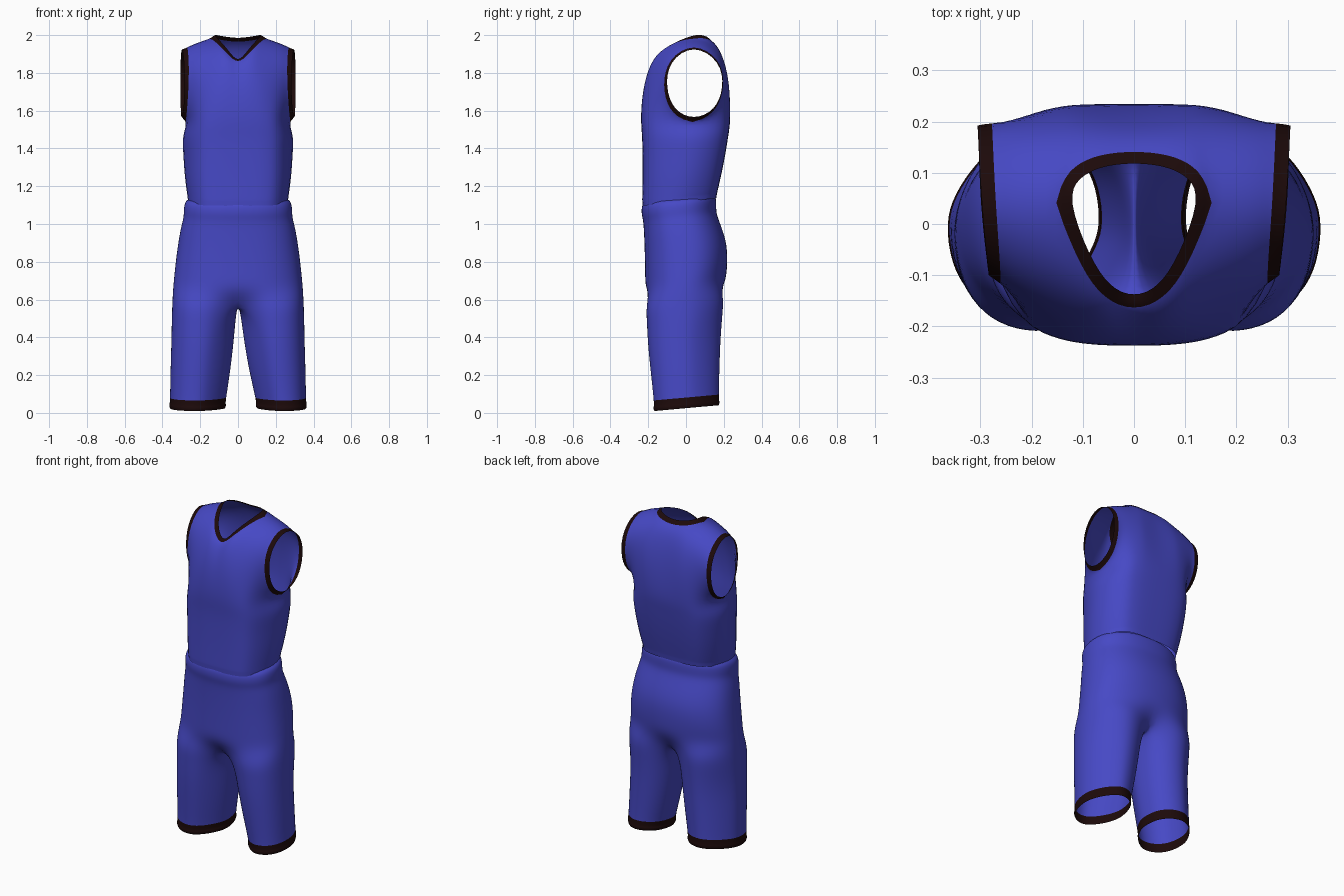
import bpy, bmesh, math
from mathutils import Vector

if "Cube" in bpy.data.objects:
    bpy.data.objects.remove(bpy.data.objects["Cube"])


def material(name, rgb):
    m = bpy.data.materials.new(name)
    m.diffuse_color = (*rgb, 1)
    m.use_nodes = True
    m.node_tree.nodes["Principled BSDF"].inputs["Base Color"].default_value = m.diffuse_color
    return m


MATS = [material("royal blue cloth", (0.062, 0.066, 0.56)),
        material("dark trim", (0.012, 0.003, 0.003))]


def spow(v, p):
    return math.copysign(abs(v) ** p, v)


def finish(bm, name):
    bmesh.ops.recalc_face_normals(bm, faces=bm.faces)
    for f in bm.faces:
        f.smooth = True
    me = bpy.data.meshes.new(name)
    bm.to_mesh(me)
    bm.free()
    for m in MATS:
        me.materials.append(m)
    ob = bpy.data.objects.new(name, me)
    bpy.context.collection.objects.link(ob)
    sub = ob.modifiers.new("smooth", 'SUBSURF')
    sub.levels = sub.render_levels = 2


def skin(bm, rows, closed=False, mat=0):
    """Quads between neighbouring rows of equal length."""
    grid = [[bm.verts.new(p) for p in r] for r in rows]
    n = len(grid[0])
    for a, b in zip(grid, grid[1:]):
        for i in range(n if closed else n - 1):
            j = (i + 1) % n
            bm.faces.new((a[i], a[j], b[j], b[i])).material_index = mat


# ---- Jersey: front and back panels sharing side seams and shoulder seams
HALF = [0, .167, .333, .5, .75, 1]
COLS = [-u for u in HALF[:0:-1]] + HALF
TUBE = [(1.12, .288, -.23, .16), (1.15, .292, -.232, .165), (1.26, .309, -.23, .19),
        (1.38, .316, -.23, .212), (1.47, .322, -.232, .225), (1.55, .30, -.24, .237)]
SEAM = .04


def tube_point(u, side, row):
    z, xs, yf, yb = row
    ye = yf if side < 0 else yb
    seam = SEAM if z > 1.4 else SEAM - .07 * (1.4 - z) / .28
    y = seam + (ye - seam) * max(0, 1 - abs(u) ** 3) ** (1 / 3)
    return Vector((xs * u, y, z + .1 * y * (1.55 - z) / .42))


def top_point(u, side):
    """Neckline in the middle, shoulder seam further out."""
    f, sg = abs(u), math.copysign(1, u)
    if f <= .5:
        s = f / .5
        if side < 0:
            return Vector((sg * .125 * s ** .9, -.143 + .193 * s ** 2.2, 1.853 + .154 * s ** .85))
        return Vector((sg * .125 * math.sin(s * math.pi / 2), .12 - .07 * s ** 2.2, 1.983 + .024 * s))
    s = (f - .5) / .5
    return Vector((sg * (.125 + .173 * s), .05 - .01 * s, 2.007 - .052 * s))


def arm_point(v, side, sg):
    k = math.sin(math.pi * v)
    x = .298 + (-.016 if side < 0 else .008) * k
    return Vector((sg * x, SEAM + side * (.15 if side < 0 else .163) * max(0, k) ** .75,
                   1.555 + .40 * (1 - math.cos(math.pi * v)) / 2))


def chest_point(u, side, v):
    b, t = tube_point(u, side, TUBE[-1]), top_point(u, side)
    h, f = math.pi / 2 * v, abs(u)
    p = Vector((b.x + (t.x - b.x) * v, b.y + (t.y - b.y) * (1 - math.cos(h)),
                b.z + (t.z - b.z) * math.sin(h)))
    # fuller shoulder blades and chest
    p.y += side * (.045 if side > 0 else .015) * math.sin(math.pi * v) * 2.6 * f * f * (1 - f ** 4)
    return p.lerp(arm_point(v, side, math.copysign(1, u)), f ** 5)


bm = bmesh.new()
for side in (-1, 1):
    rows = [[tube_point(u, side, r) for u in COLS] for r in TUBE]
    rows += [[chest_point(u, side, v) for u in COLS] for v in (.22, .45, .68, 1)]
    skin(bm, rows)
bmesh.ops.remove_doubles(bm, verts=bm.verts, dist=.006)
bmesh.ops.recalc_face_normals(bm, faces=bm.faces)
# trim bands: inset along the neck and arm openings
rim = bmesh.ops.inset_region(bm, faces=bm.faces[:], use_boundary=True,
                             use_even_offset=True, thickness=.026)["faces"]
for f in rim:
    if f.calc_center_median().z > 1.5:
        f.material_index = 1
finish(bm, "jersey")

# ---- Shorts: body half rows, then a closed leg below the crotch, mirrored
BODY = [(1.135, .262, -.222, .150), (1.12, .285, -.236, .162), (1.075, .29, -.238, .162),
        (1.04, .289, -.228, .162), (.98, .306, -.224, .185), (.87, .324, -.22, .222),
        (.75, .338, -.218, .22), (.67, .346, -.217, .212)]
LEG = [(.585, 0, .352, -.217, .205), (.5, .012, .355, -.212, .198),
       (.38, .024, .357, -.207, .188), (.22, .047, .362, -.19, .182),
       (.055, .08, .364, -.172, .178)]
HEM = [(.055, .08, .364, -.172, .178), (.047, .076, .368, -.177, .182),
       (.034, .076, .368, -.177, .182), (.025, .082, .364, -.172, .178)]
OUT = 13


def ring_point(deg, cx, rx, yf, yb, z):
    a = math.radians(deg)
    c, s = math.cos(a), math.sin(a)
    k = min(1, max(0, (.75 - z) / .35))
    # legs lose their outer back and inner front corners towards the hem
    p = .82 + .04 * k if s < 0 else .88
    if c * s > 0:
        p += (1.3 - p) * k
    y = (yf + yb) / 2 + (yb - yf) / 2 * spow(s, p)
    return Vector((cx + rx * spow(c, p), y, z + .09 * y))


def body_row(r):
    z, xo, yf, yb = r
    row = [ring_point(-90 + 180 * i / (OUT - 1), 0, xo, yf, yb, z) for i in range(OUT)]
    row[0].x = row[-1].x = 0
    return row


def leg_row(r, sx):
    z, xi, xo, yf, yb = r
    xi *= 1 + .2 * sx    # the legs hang slightly unevenly
    angles = [-140 + 280 * i / (OUT - 1) for i in range(OUT)] + [160, 180, 200]
    row = [ring_point(a, (xi + xo) / 2, (xo - xi) / 2, yf, yb, z) for a in angles]
    if xi == 0:  # crotch seam lies on the centre plane
        for i in [0] + list(range(OUT - 1, len(row))):
            row[i].x = 0
    return row


bm = bmesh.new()
for sx in (-1, 1):
    def flip(rows):
        return [[Vector((p.x * sx, p.y, p.z)) for p in r] for r in rows]
    legs = [leg_row(r, sx) for r in LEG]
    skin(bm, flip([body_row(r) for r in BODY] + [legs[0][:OUT]]))
    skin(bm, flip(legs), closed=True)
    skin(bm, flip([leg_row(r, sx) for r in HEM]), closed=True, mat=1)
bmesh.ops.remove_doubles(bm, verts=bm.verts, dist=.0005)
finish(bm, "shorts")
